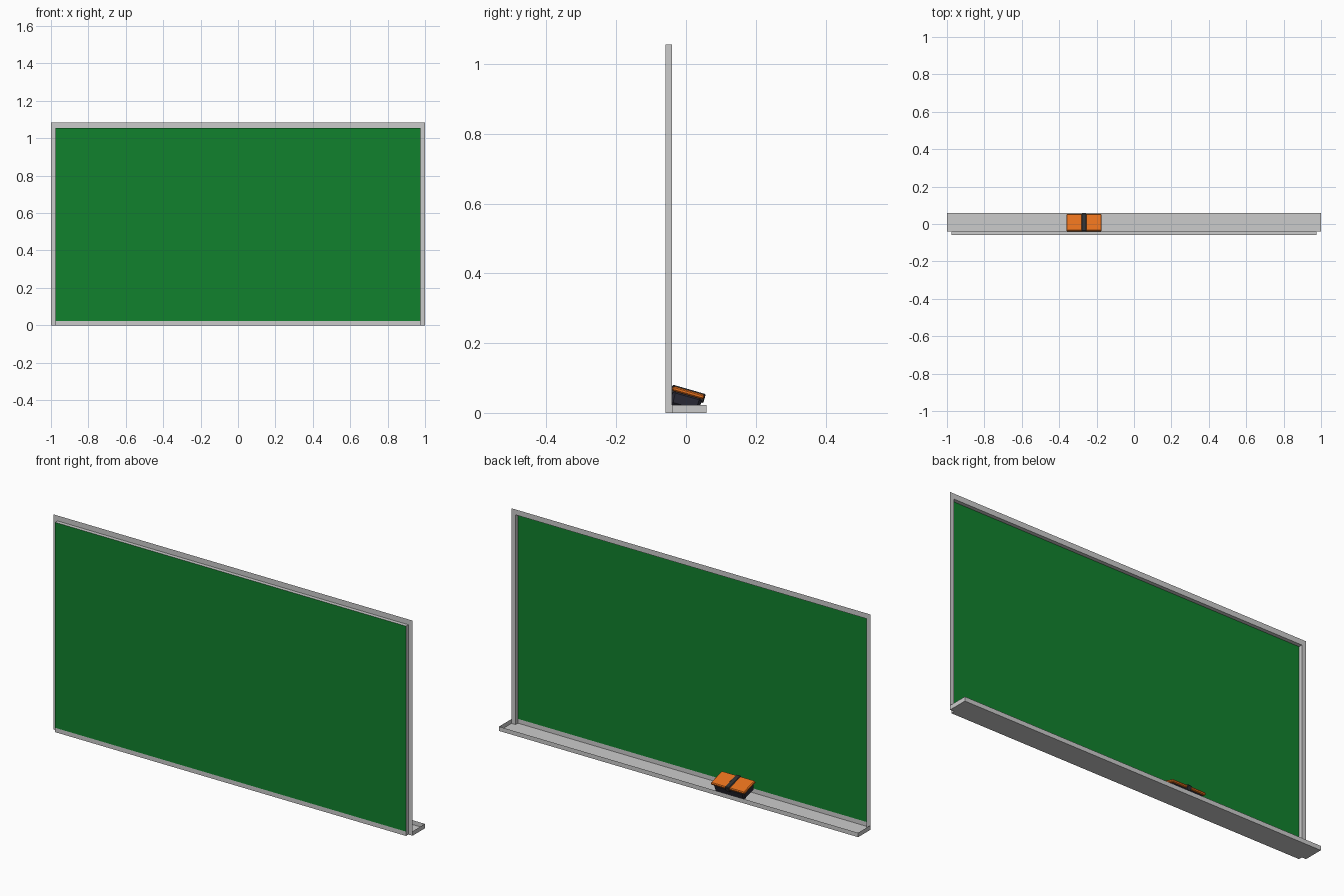
import bpy, bmesh, math
from mathutils import Matrix

if "Cube" in bpy.data.objects:
    bpy.data.objects.remove(bpy.data.objects["Cube"])

BACK, RIM, FRONT = -0.059, -0.04, 0.059      # board sheet, frame flange, tray lip
X_OUT, X_IN = 1.0, 0.977
TOP_OUT, TOP_IN, LIP = 1.083, 1.056, 0.022


def material(name, rgb):
    m = bpy.data.materials.new(name)
    m.diffuse_color = (*rgb, 1)
    m.use_nodes = True
    m.node_tree.nodes["Principled BSDF"].inputs["Base Color"].default_value = m.diffuse_color
    return m


GREEN = material("board_green", (0.0056, 0.22, 0.027))
ORANGE = material("eraser_orange", (0.80, 0.165, 0.012))
DARK = material("eraser_felt_dark", (0.024, 0.024, 0.038))
BLACK = material("eraser_strap_dark", (0.03, 0.03, 0.032))


def finish(name, bm, mat=None):
    bmesh.ops.remove_doubles(bm, verts=bm.verts, dist=1e-5)
    mesh = bpy.data.meshes.new(name)
    bm.to_mesh(mesh)
    bm.free()
    obj = bpy.data.objects.new(name, mesh)
    bpy.context.collection.objects.link(obj)
    if mat:
        mesh.materials.append(mat)
    return obj


def add_sheet(bm, rows):
    """Join successive rows of points with quads."""
    grid = [[bm.verts.new(p) for p in row] for row in rows]
    for a, b in zip(grid, grid[1:]):
        for i in range(len(a) - 1):
            bm.faces.new((a[i], a[i + 1], b[i + 1], b[i]))


def arch(x, y, top):
    return [(-x, y, 0), (-x, y, top), (x, y, top), (x, y, 0)]


def span(x, y, z):
    return [(-x, y, z), (x, y, z)]


# Writing surface
bm = bmesh.new()
add_sheet(bm, [span(X_IN, BACK, LIP), span(X_IN, BACK, TOP_IN)])
finish("writing_board", bm, GREEN)

# Frame: folded thin sheet, flange plus recess walls
bm = bmesh.new()
add_sheet(bm, [arch(X_OUT, RIM, TOP_OUT), arch(X_IN, RIM, TOP_IN), arch(X_IN, BACK, TOP_IN)])
finish("frame", bm)

# Open tray: strip under the board, floor, lip and two ends
bm = bmesh.new()
add_sheet(bm, [span(X_IN, BACK, LIP), span(X_IN, BACK, 0), span(X_IN, RIM, 0)])
add_sheet(bm, [span(X_OUT, RIM, 0), span(X_OUT, FRONT, 0), span(X_OUT, FRONT, LIP)])
for x in (-X_OUT, X_OUT):
    add_sheet(bm, [[(x, RIM, 0), (x, FRONT, 0)], [(x, RIM, LIP), (x, FRONT, LIP)]])
finish("chalk_tray", bm)

# Eraser, leaning in the tray; local z = 0 is its top face
PLACE = Matrix.Translation((-0.267, 0.0085, 0.0645)) @ Matrix.Rotation(math.radians(-16), 4, 'X')


def eraser_part(name, w, d, z0, z1, mat, bevel, taper=1.0):
    bm = bmesh.new()
    bmesh.ops.create_cube(bm, size=1)
    for v in bm.verts:
        low = v.co.z < 0
        k = taper if low else 1.0
        v.co = (v.co.x * w * k, v.co.y * d * k, z0 if low else z1)
    bmesh.ops.bevel(bm, geom=bm.edges[:], offset=bevel, segments=1, affect='EDGES')
    obj = finish(name, bm, mat)
    obj.matrix_world = PLACE


eraser_part("eraser_cap", 0.188, 0.095, -0.014, 0, ORANGE, 0.004)
eraser_part("eraser_felt", 0.174, 0.088, -0.054, -0.010, DARK, 0.008, 0.95)
eraser_part("eraser_strap", 0.026, 0.099, -0.024, 0.003, BLACK, 0.003)
